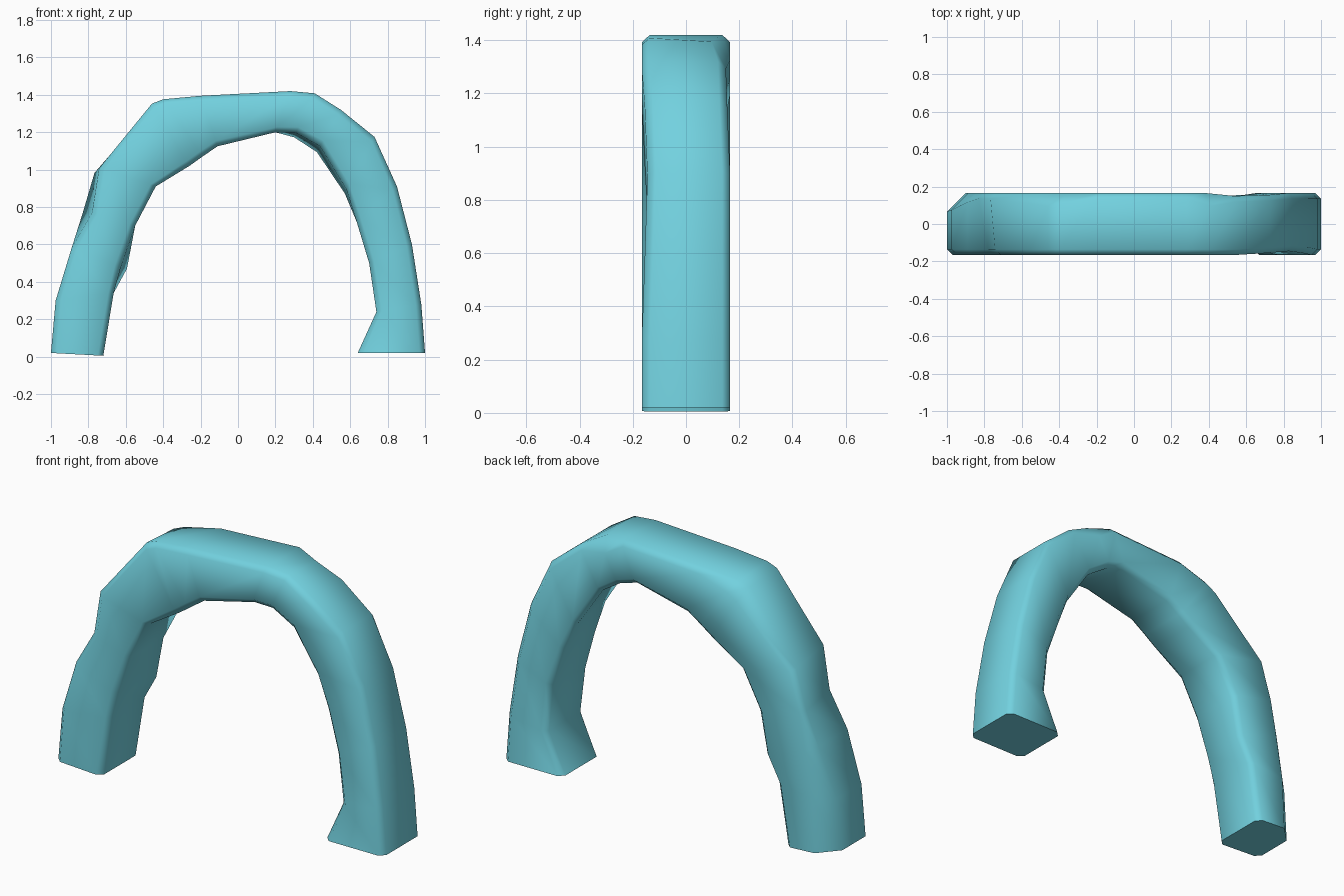
import bpy, bmesh
from mathutils import Vector

if "Cube" in bpy.data.objects:
    bpy.data.objects.remove(bpy.data.objects["Cube"])

# Arch stations, left foot to right foot: outer x, z, inner x, z (front edge)
STATIONS = [
    (-1.00, 0.02, -0.72, 0.005),
    (-0.975, 0.30, -0.665, 0.34),
    (-0.89, 0.58, -0.63, 0.48),
    (-0.775, 0.77, -0.55, 0.70),
    (-0.74, 1.01, -0.44, 0.91),
    (-0.46, 1.355, -0.26, 1.02),
    (-0.40, 1.378, -0.19, 1.07),
    (-0.20, 1.395, -0.11, 1.125),
    (0.28, 1.42, 0.20, 1.20),
    (0.41, 1.41, 0.31, 1.20),
    (0.55, 1.32, 0.44, 1.13),
    (0.73, 1.175, 0.58, 0.90),
    (0.85, 0.91, 0.635, 0.72),
    (0.93, 0.60, 0.70, 0.50),
    (0.98, 0.28, 0.74, 0.24),
    (1.00, 0.02, 0.64, 0.02),
]
# Uneven spots: station -> shift of the back outer and back inner edges
BACK_SHIFT = {
    2: (0, 0, 0.04, -0.01), 3: (-0.06, 0, 0, 0), 4: (-0.03, -0.03, 0, 0),
    5: (0, -0.02, 0, 0), 6: (0, -0.02, 0, 0),
    9: (0, -0.02, -0.01, -0.03), 10: (0, 0, -0.02, -0.04),
    11: (0, 0, -0.01, -0.03), 13: (0, 0, 0.015, 0),
}
BACK_CHAMFER = {0: 0.10, 1: 0.09, 2: 0.05, 5: 0.07, 6: 0.06, 9: 0.07}
BACK_Y = {10: 0.15, 11: 0.155}
FRONT_Y = {11: -0.155, 12: -0.145, 13: -0.155}


def section(i):
    ox, oz, ix, iz = STATIONS[i]
    a, b, c, d = BACK_SHIFT.get(i, (0, 0, 0, 0))
    yf, yb = FRONT_Y.get(i, -0.166), BACK_Y.get(i, 0.166)
    corners = [Vector((ox, yf, oz)), Vector((ox + a, yb, oz + b)),
               Vector((ix + c, yb, iz + d)), Vector((ix, yf, iz))]
    pts = []
    for k, p in enumerate(corners):
        r = BACK_CHAMFER.get(i, 0.03) if k == 1 else 0.03
        for q in (corners[k - 1], corners[(k + 1) % 4]):
            pts.append(p + (q - p).normalized() * r)
    return pts


# Sweep the chamfered section along the arch
bm = bmesh.new()
rings = [[bm.verts.new(p) for p in section(i)] for i in range(len(STATIONS))]
for r0, r1 in zip(rings, rings[1:]):
    for k in range(8):
        j = (k + 1) % 8
        bm.faces.new((r0[k], r0[j], r1[j], r1[k])).smooth = True
# Feet
feet = [bm.faces.new(rings[0]), bm.faces.new(rings[-1])]
for f in feet:
    for e in f.edges:
        e.smooth = False
bmesh.ops.recalc_face_normals(bm, faces=bm.faces)

mesh = bpy.data.meshes.new("stone_arch")
bm.to_mesh(mesh)
bm.free()
mat = bpy.data.materials.new("turquoise")
mat.diffuse_color = (0.17, 0.64, 0.74, 1)
mat.use_nodes = True
mat.node_tree.nodes["Principled BSDF"].inputs["Base Color"].default_value = mat.diffuse_color
mesh.materials.append(mat)
arch = bpy.data.objects.new("stone_arch", mesh)
bpy.context.collection.objects.link(arch)
